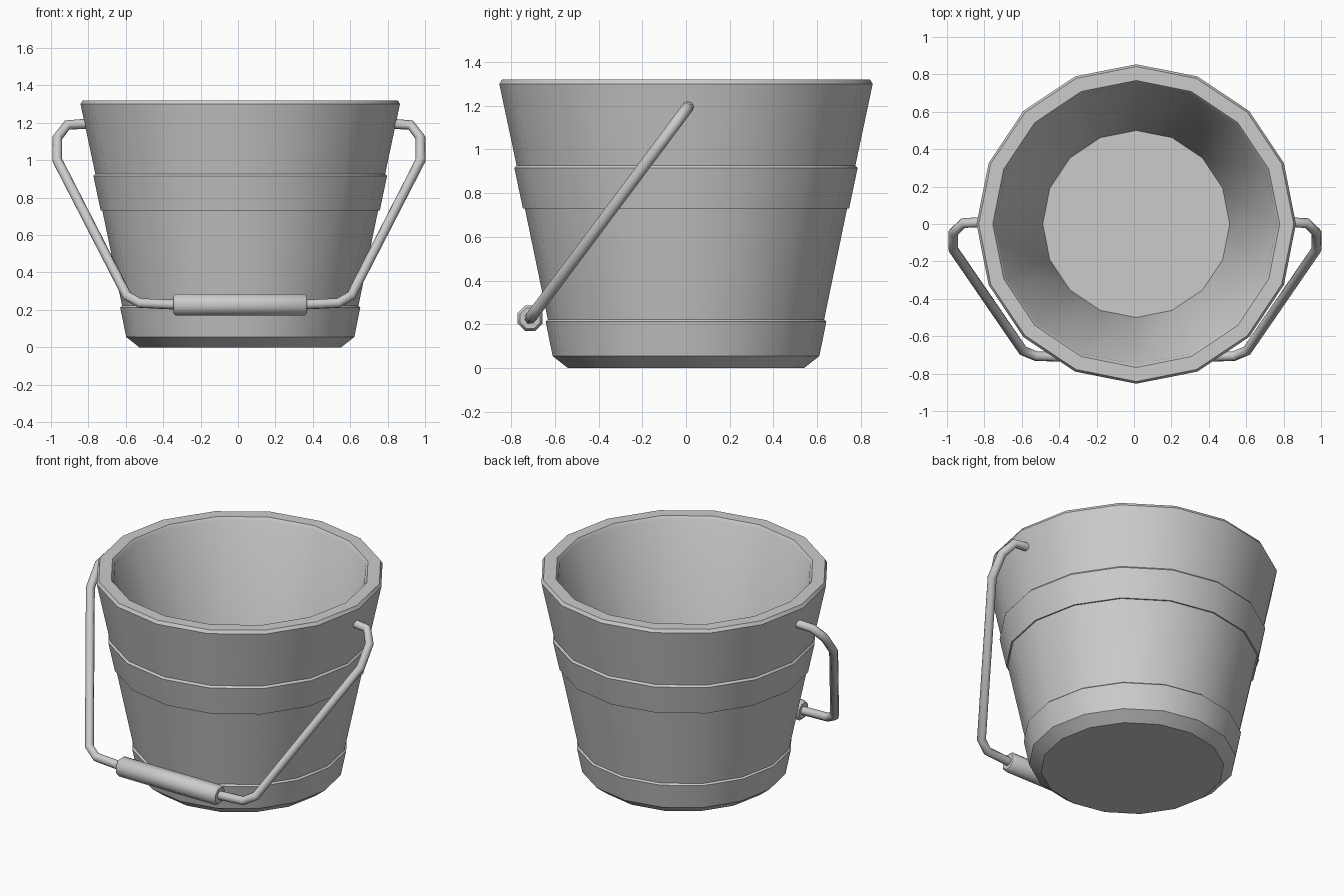
import bpy, math
from mathutils import Matrix

if "Cube" in bpy.data.objects:
    bpy.data.objects.remove(bpy.data.objects["Cube"])


def finish(obj, angle=35):
    bpy.ops.object.select_all(action='DESELECT')
    obj.select_set(True)
    bpy.context.view_layer.objects.active = obj
    bpy.ops.object.shade_smooth_by_angle(angle=math.radians(angle))


def lathe(name, profile, sides, turn=0.0):
    """Revolve (radius, z) points about z; zero radius closes on a pole."""
    verts, rings, faces = [], [], []
    for r, z in profile:
        n = 1 if r == 0 else sides
        rings.append([len(verts) + i for i in range(n)])
        for i in range(n):
            a = turn + 2 * math.pi * i / sides
            verts.append((r * math.cos(a), r * math.sin(a), z))
    for lo, hi in zip(rings, rings[1:]):
        for i in range(sides):
            j = (i + 1) % sides
            quad = [lo[i % len(lo)], lo[j % len(lo)], hi[j % len(hi)], hi[i % len(hi)]]
            faces.append(list(dict.fromkeys(quad)))
    mesh = bpy.data.meshes.new(name)
    mesh.from_pydata(verts, [], faces)
    obj = bpy.data.objects.new(name, mesh)
    bpy.context.collection.objects.link(obj)
    return obj


# Bucket: 16-sided shell with stepped hoops, bevelled rim and flat floor
bucket = lathe("bucket", [
    (0, 0), (0.54, 0), (0.61, 0.055),
    (0.642, 0.213), (0.632, 0.222),                      # bottom hoop
    (0.737, 0.73), (0.746, 0.73), (0.785, 0.915), (0.775, 0.927),  # middle hoop
    (0.854, 1.30), (0.842, 1.32), (0.767, 1.32), (0.752, 1.30),    # rim
    (0.50, 0.06), (0, 0.06)], 16)
bucket.location.x = 0.012
finish(bucket)

# Handle: bent wire lying in a tilted plane, hinged near the rim
def hang(x, z):
    return (x, 0.01 - (1.195 - z) * 0.747, z)

half = [(0.35, 0.228), (0.53, 0.236), (0.60, 0.275), (0.972, 1.0),
        (0.972, 1.12), (0.92, 1.188), (0.815, 1.195)]
path = [hang(-x + 0.006, z) for x, z in reversed(half)] + \
       [hang(x + 0.004, z) for x, z in half]
curve = bpy.data.curves.new("handle", 'CURVE')
curve.dimensions = '3D'
curve.bevel_depth = 0.027
curve.bevel_resolution = 2
curve.use_fill_caps = True
spline = curve.splines.new('POLY')
spline.points.add(len(path) - 1)
for point, co in zip(spline.points, path):
    point.co = (*co, 1)
handle = bpy.data.objects.new("handle", curve)
bpy.context.collection.objects.link(handle)
bpy.ops.object.select_all(action='DESELECT')
handle.select_set(True)
bpy.context.view_layer.objects.active = handle
bpy.ops.object.convert(target='MESH')
finish(bpy.context.view_layer.objects.active, 50)

# Grip: octagonal sleeve with chamfered ends
grip = lathe("grip", [(0, -0.358), (0.05, -0.358), (0.062, -0.346),
                      (0.062, 0.346), (0.05, 0.358), (0, 0.358)],
             8, math.pi / 8)
grip.data.transform(Matrix.Rotation(math.pi / 2, 4, 'Y'))
grip.location = (0.012, -0.713, 0.228)
finish(grip, 46)
